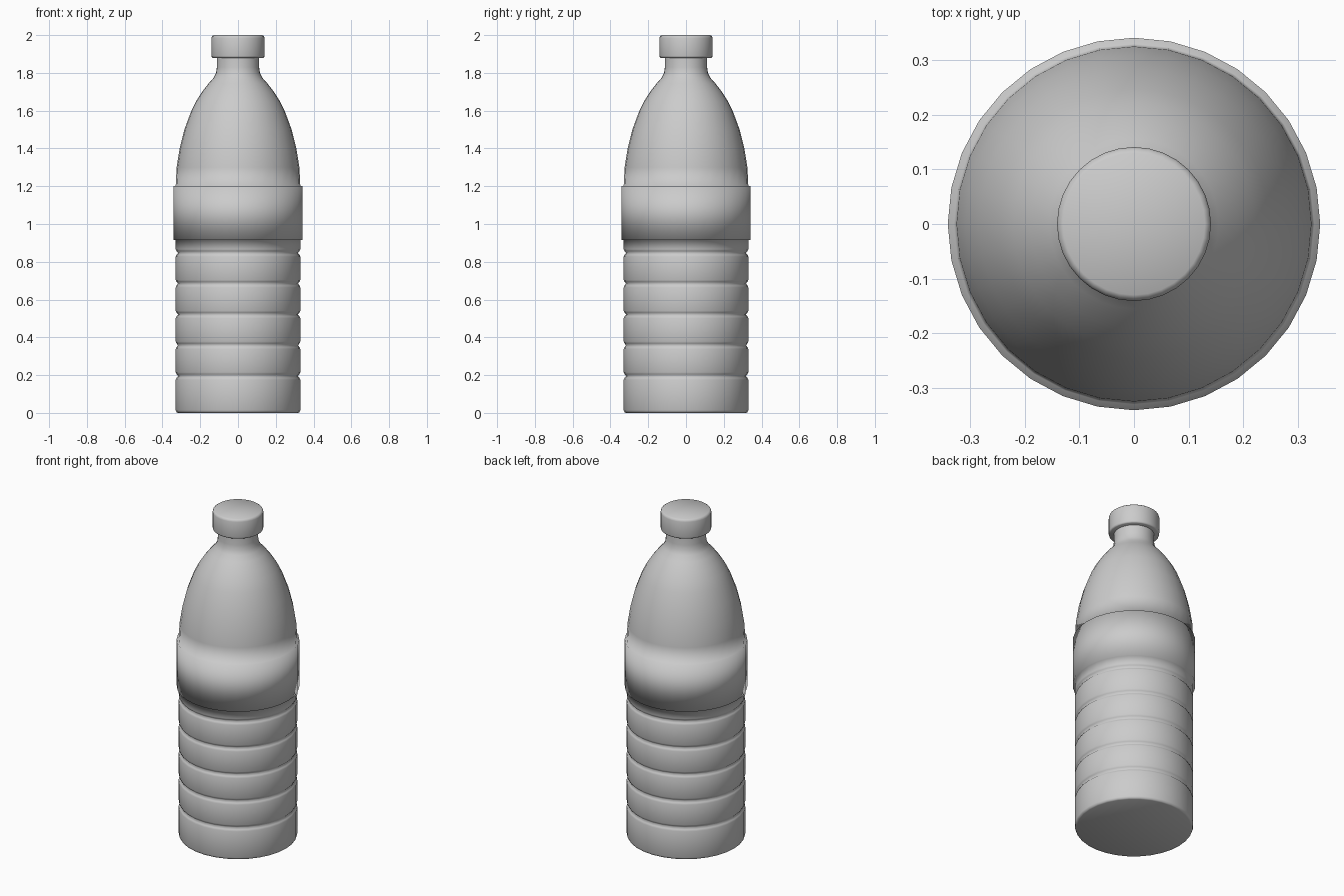
import bpy, bmesh, math

if "Cube" in bpy.data.objects:
    bpy.data.objects.remove(bpy.data.objects["Cube"])

SIDES = 32

def lathe(name, profile, sharp=None):
    """Revolve (radius, z) points around z; r = 0 makes a pole."""
    bm = bmesh.new()
    rings = []
    for r, z in profile:
        if r == 0:
            rings.append([bm.verts.new((0, 0, z))] * SIDES)
        else:
            rings.append([bm.verts.new((r * math.cos(a), r * math.sin(a), z))
                          for a in (2 * math.pi * i / SIDES for i in range(SIDES))])
    for lo, hi in zip(rings, rings[1:]):
        for i in range(SIDES):
            j = (i + 1) % SIDES
            quad = list(dict.fromkeys((lo[i], lo[j], hi[j], hi[i])))
            bm.faces.new(quad)
    bmesh.ops.recalc_face_normals(bm, faces=bm.faces)
    mesh = bpy.data.meshes.new(name)
    bm.to_mesh(mesh)
    bm.free()
    obj = bpy.data.objects.new(name, mesh)
    bpy.context.collection.objects.link(obj)
    bpy.ops.object.select_all(action='DESELECT')
    obj.select_set(True)
    bpy.context.view_layer.objects.active = obj
    if sharp is None:
        bpy.ops.object.shade_smooth()
    else:
        bpy.ops.object.shade_smooth_by_angle(angle=math.radians(sharp))
    return obj

# Ribbed lower body with rounded base edge
body = [(0, 0), (0.318, 0), (0.326, 0.004), (0.33, 0.014)]
for z in (0.195, 0.358, 0.521, 0.684, 0.847):
    body += [(0.33, z - 0.02), (0.326, z - 0.01), (0.317, z),
             (0.326, z + 0.01), (0.33, z + 0.02)]

# Raised label band, stepped out of the wall
body += [(0.33, 0.915), (0.341, 0.915), (0.341, 1.2), (0.33, 1.2)]

# Domed shoulder and neck
body += [(0.325, 1.3), (0.309, 1.4), (0.284, 1.5), (0.247, 1.6), (0.222, 1.65),
         (0.19, 1.7), (0.155, 1.745), (0.128, 1.775), (0.116, 1.80),
         (0.112, 1.83), (0.112, 1.89)]
lathe("bottle", body)

# Screw cap
lathe("cap", [(0, 1.88), (0.134, 1.88), (0.139, 1.883), (0.141, 1.89), (0.141, 1.985),
              (0.138, 1.994), (0.130, 2.0), (0, 2.0)], 50)
